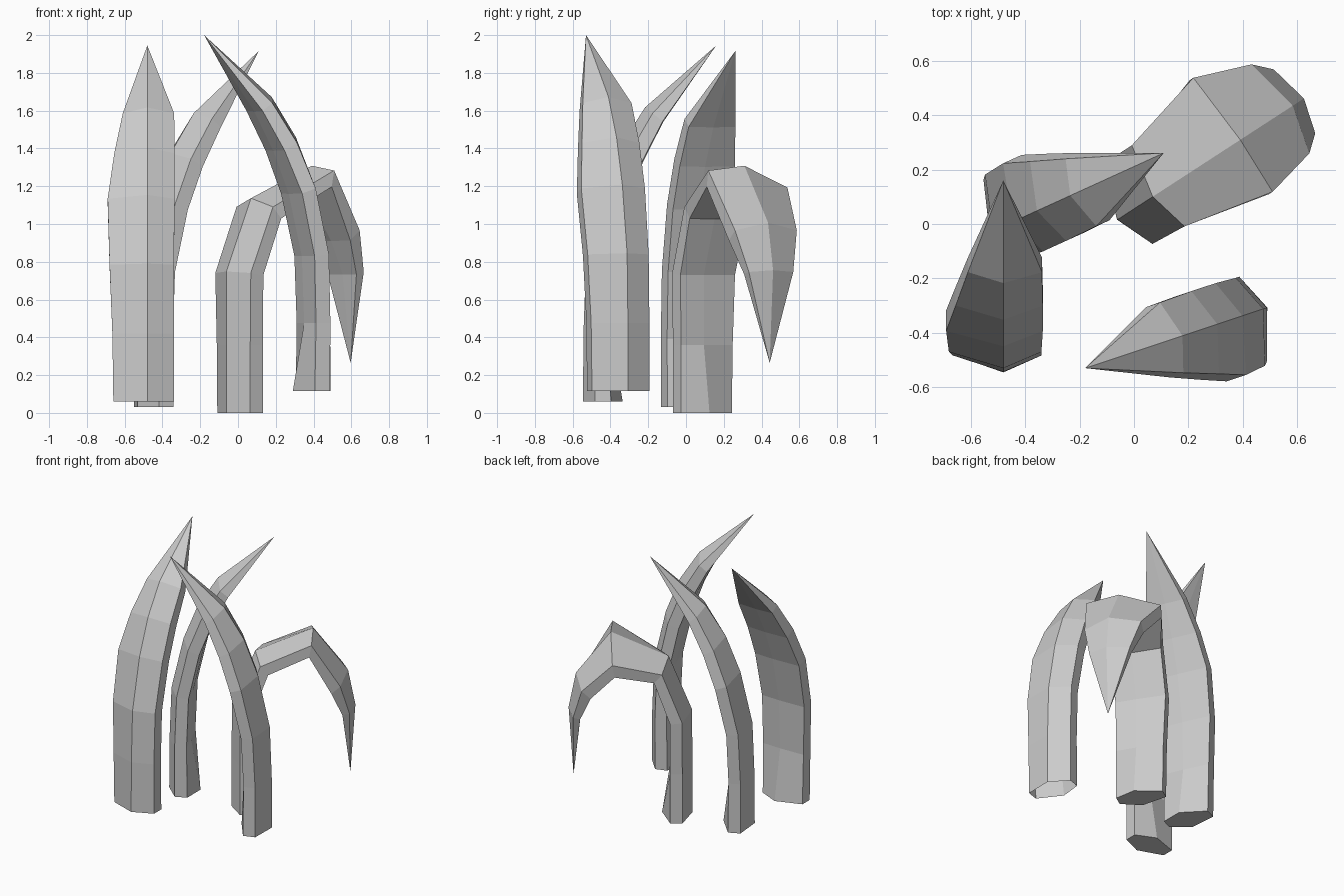
import bpy, math
from mathutils import Vector

if "Cube" in bpy.data.objects:
    bpy.data.objects.remove(bpy.data.objects["Cube"])

# Ring: (forward, height, tilt deg, left width, right width, half depth, roll)
ARCH = [(0, 0, 0, .18, .14, .105, 0), (-.003, .36, 0, .185, .14, .10, 0),
        (.01, .72, 6, .20, .14, .10, 0), (.085, 1.06, 20, .21, .145, .10, 0),
        (.175, 1.295, 30, .175, .145, .10, 0), (.29, 1.505, 38, .13, .142, .085, 0)]
ARCH_TIP = (.60, 1.885)
DROOP = [(0, 0, 0, .18, .14, .10, 0), (0, .36, 0, .185, .14, .10, 0),
         (0, .735, 8, .20, .145, .10, 0), (.12, 1.06, 50, .20, .155, .10, 0),
         (.42, 1.20, 100, .285, .225, .11, -.18), (.595, .94, 138, .21, .18, .10, 0),
         (.66, .74, 165, .15, .13, .06, 0)]
DROOP_TIP = (.685, .265)


def blade(name, base, yaw, rings, tip, capped=True):
    """Bent six-sided blade: outer ridge, narrow flat ends, inside flattening above the foot."""
    a = math.radians(yaw)
    fwd = Vector((math.cos(a), math.sin(a), 0))
    left = Vector((-math.sin(a), math.cos(a), 0))
    up = Vector((0, 0, 1))
    base = Vector(base)
    verts, faces = [], []
    for k, (d, z, tilt, wl, wr, dep, roll) in enumerate(rings):
        t = math.radians(tilt)
        out = up * math.sin(t) - fwd * math.cos(t)
        c = base + fwd * d + up * z
        inner = dep if k == 0 else .45 * dep
        for o, s in ((dep, 0), (.4 * dep, -wr), (-.4 * dep, -wr),
                     (-inner, 0), (-.4 * dep, wl), (.4 * dep, wl)):
            verts.append(c + out * o + left * s + out * roll * s)
    verts.append(base + fwd * tip[0] + up * tip[1])
    n = len(rings)
    for r in range(n - 1):
        for i in range(6):
            j = (i + 1) % 6
            faces.append((r * 6 + i, r * 6 + j, r * 6 + 6 + j, r * 6 + 6 + i))
    for i in range(6):
        faces.append(((n - 1) * 6 + i, (n - 1) * 6 + (i + 1) % 6, n * 6))
    if capped:
        faces.append((5, 4, 3, 2, 1, 0))
    me = bpy.data.meshes.new(name)
    me.from_pydata([tuple(v) for v in verts], [], faces)
    ob = bpy.data.objects.new(name, me)
    bpy.context.collection.objects.link(ob)


# Four blades, three arching inwards and one drooping back
blade("front_left_blade", (-.48, -.44, .06), 90, ARCH, ARCH_TIP)
blade("back_left_blade", (-.437, .012, .03), 24.5, ARCH, ARCH_TIP)
blade("front_right_blade", (.39, -.34, .115), 198.4, ARCH, ARCH_TIP, capped=False)
blade("drooping_blade", (.022, .07, 0), 33, DROOP, DROOP_TIP)
